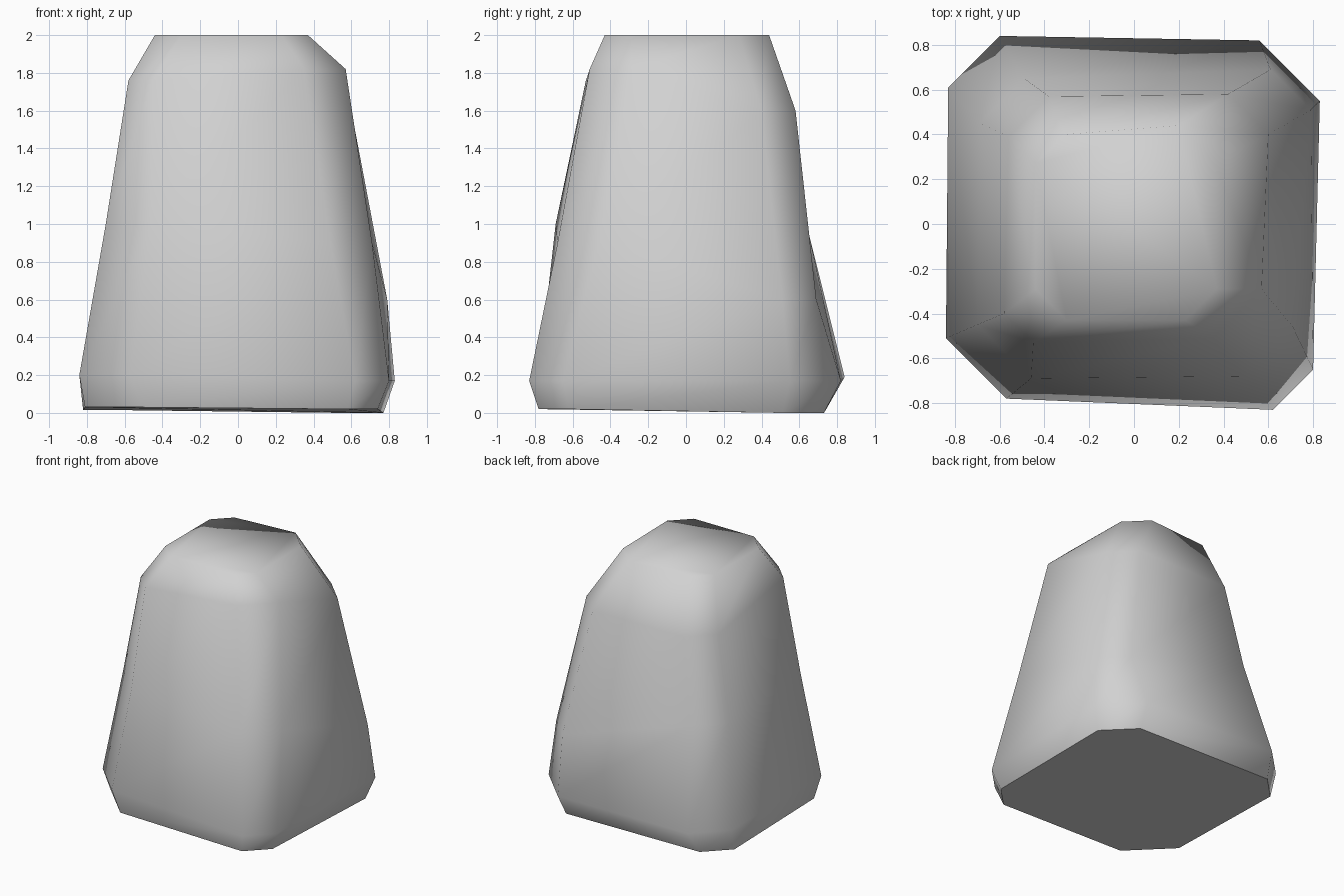
import bpy
import bmesh

if "Cube" in bpy.data.objects:
    bpy.data.objects.remove(bpy.data.objects["Cube"], do_unlink=True)

# One matte grey stone material
stone = bpy.data.materials.new("stone_grey")
stone.use_nodes = True
grey = (0.64, 0.64, 0.64, 1)
stone.diffuse_color = grey
shader = stone.node_tree.nodes["Principled BSDF"]
shader.inputs["Base Color"].default_value = grey
shader.inputs["Roughness"].default_value = 0.9


def chamfered_ring(bm, corners):
    """Eight-sided ring: four corners (x, y, z, cut), each chamfered by its own cut."""
    ring = []
    for x, y, z, cut in corners:
        # Pull the corner back along each of its two sides
        along_x = (x - cut if x > 0 else x + cut, y, z)
        along_y = (x, y - cut if y > 0 else y + cut, z)
        # Keep the points in counter-clockwise order
        pair = (along_y, along_x) if x * y > 0 else (along_x, along_y)
        ring.extend(bm.verts.new(point) for point in pair)
    return ring


# Rings from the base up, each counter-clockwise from the -x -y corner
profile = [
    [(-0.81, -0.76, 0.03, 0.3), (0.74, -0.78, 0.02, 0.16),
     (0.77, 0.73, 0, 0.22), (-0.82, 0.74, 0.015, 0.18)],
    [(-0.84, -0.78, 0.2, 0.27), (0.8, -0.83, 0.17, 0.18),
     (0.83, 0.82, 0.17, 0.27), (-0.83, 0.84, 0.19, 0.23)],
    [(-0.7, -0.69, 1, 0.24), (0.71, -0.68, 0.9, 0.22),
     (0.79, 0.69, 0.6, 0.18), (-0.69, 0.65, 0.95, 0.2)],
    [(-0.58, -0.53, 1.76, 0.13), (0.57, -0.51, 1.82, 0.22),
     (0.6, 0.58, 1.6, 0.18), (-0.56, 0.57, 1.6, 0.18)],
    [(-0.44, -0.43, 2, 0.14), (0.37, -0.43, 2, 0.14),
     (0.36, 0.44, 2, 0.16), (-0.44, 0.4, 2, 0.13)],
]

# Rock body: rings bridged by quads and closed with flat caps
bm = bmesh.new()
rings = [chamfered_ring(bm, corners) for corners in profile]
for lower, upper in zip(rings, rings[1:]):
    for i in range(len(lower)):
        j = (i + 1) % len(lower)
        bm.faces.new((lower[i], lower[j], upper[j], upper[i]))
bm.faces.new(rings[-1])
bm.faces.new(list(reversed(rings[0])))
bmesh.ops.recalc_face_normals(bm, faces=bm.faces[:])

# Smooth sides, with a crisp rim around the flat base
for face in bm.faces:
    face.smooth = True
for edge in bm.edges:
    if all(v in rings[0] for v in edge.verts):
        edge.smooth = False

mesh = bpy.data.meshes.new("rock_body")
bm.to_mesh(mesh)
bm.free()
mesh.materials.append(stone)
rock = bpy.data.objects.new("rock_body", mesh)
bpy.context.collection.objects.link(rock)
